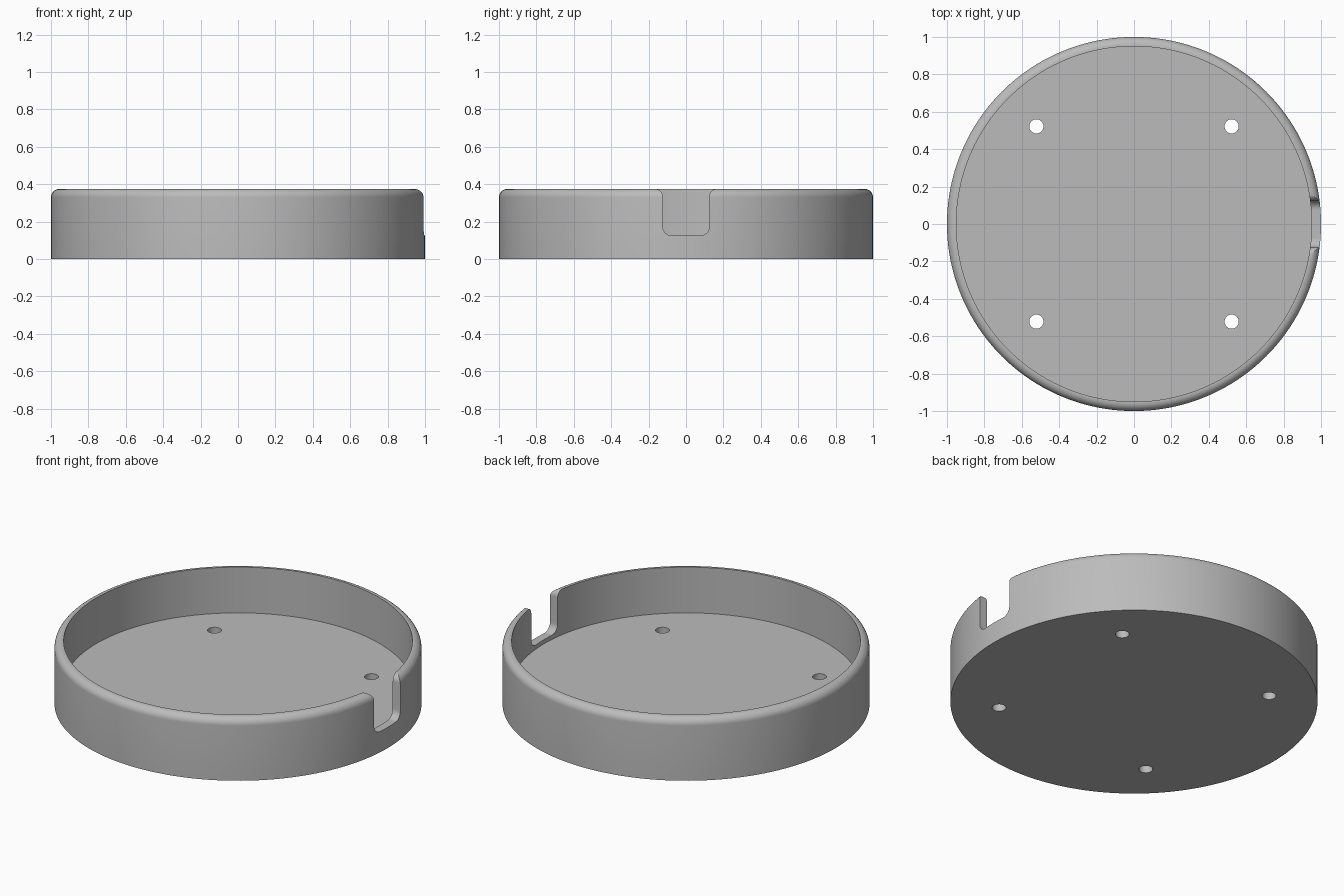
import bpy, bmesh
from math import sin, cos, pi, radians

SEGMENTS = 160
HEIGHT, FLOOR, INNER = 0.375, 0.10, 0.95
RIM_ROUND = 0.045
NOTCH_HALF, NOTCH_BOTTOM = 0.125, 0.125
HOLE_OFFSET, HOLE_RADIUS = 0.522, 0.038

default_cube = bpy.data.objects.get("Cube")
if default_cube:
    bpy.data.objects.remove(default_cube, do_unlink=True)

grey = bpy.data.materials.new("plain grey")
grey.use_nodes = True
colour = (0.5, 0.5, 0.5, 1)
grey.diffuse_color = colour
grey.node_tree.nodes["Principled BSDF"].inputs["Base Color"].default_value = colour


def arc(cx, cy, r, start, end, steps=8):
    """Points on an arc, angles in degrees."""
    angles = [radians(start + (end - start) * i / steps) for i in range(steps + 1)]
    return [(cx + r * cos(a), cy + r * sin(a)) for a in angles]


def loft(name, rings):
    """Solid through a list of matching rings, capped at both ends."""
    bm = bmesh.new()
    loops = [[bm.verts.new(p) for p in ring] for ring in rings]
    n = len(loops[0])
    for a, b in zip(loops, loops[1:]):
        for i in range(n):
            j = (i + 1) % n
            bm.faces.new((a[i], a[j], b[j], b[i]))
    bm.faces.new(loops[0][::-1])
    bm.faces.new(loops[-1])
    bmesh.ops.recalc_face_normals(bm, faces=bm.faces)
    mesh = bpy.data.meshes.new(name)
    bm.to_mesh(mesh)
    bm.free()
    mesh.materials.append(grey)
    obj = bpy.data.objects.new(name, mesh)
    bpy.context.collection.objects.link(obj)
    return obj


def lathe(name, profile, segments, x=0, y=0):
    """Solid of revolution about a vertical axis at x, y."""
    turns = [2 * pi * i / segments for i in range(segments)]
    return loft(name, [[(x + r * cos(a), y + r * sin(a), z) for a in turns]
                       for r, z in profile])


# Round tray with a rounded outer rim
tray = lathe("tray", [(1, 0)]
             + arc(1 - RIM_ROUND, HEIGHT - RIM_ROUND, RIM_ROUND, 0, 90)
             + [(INNER, HEIGHT), (INNER, FLOOR)], SEGMENTS)

# Cable notch: rounded bottom corners, flared at the rim
r, flare = 0.05, 0.04
half = (arc(NOTCH_HALF - r, NOTCH_BOTTOM + r, r, -90, 0)
        + arc(NOTCH_HALF + flare, HEIGHT - flare, flare, 180, 90)
        + [(NOTCH_HALF + flare, HEIGHT + 0.1)])
outline = half + [(-y, z) for y, z in reversed(half)]
cutters = [loft("notch_cutter", [[(x, y, z) for y, z in outline] for x in (0.8, 1.1)])]

# Four screw holes through the floor
for x in (-HOLE_OFFSET, HOLE_OFFSET):
    for y in (-HOLE_OFFSET, HOLE_OFFSET):
        cutters.append(lathe("hole_cutter", [(HOLE_RADIUS, -0.1), (HOLE_RADIUS, 0.2)], 32, x, y))

# Cut the openings, then remove the cutters
bpy.ops.object.select_all(action='DESELECT')
bpy.context.view_layer.objects.active = tray
tray.select_set(True)
for cutter in cutters:
    cutter.hide_render = True
    cut = tray.modifiers.new("cut", 'BOOLEAN')
    cut.operation = 'DIFFERENCE'
    cut.solver = 'EXACT'
    cut.object = cutter
    bpy.ops.object.modifier_apply(modifier=cut.name)
    bpy.data.objects.remove(cutter, do_unlink=True)

bpy.ops.object.shade_smooth_by_angle(angle=radians(30))
